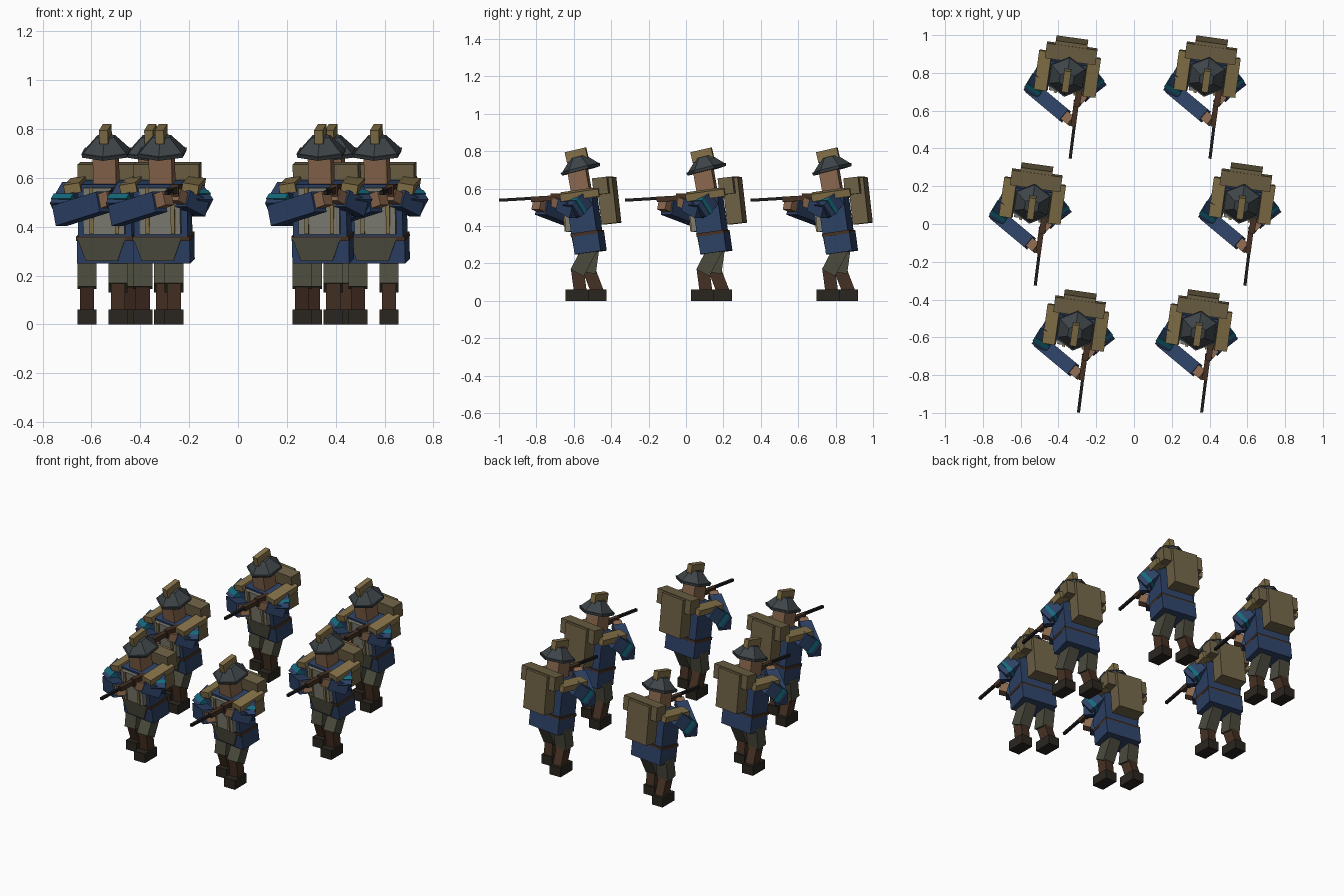
import bpy, bmesh, math
from mathutils import Matrix, Vector

if "Cube" in bpy.data.objects:
    bpy.data.objects.remove(bpy.data.objects["Cube"])

COL = {
    "coat": (.026, .053, .13), "helmet": (.048, .058, .065), "tan": (.23, .165, .065),
    "pack": (.155, .12, .06), "pants": (.07, .07, .048), "skin": (.25, .135, .075),
    "boot": (.023, .019, .014), "leather": (.06, .03, .017), "teal": (.007, .14, .2),
    "vest": (.2, .2, .165), "gun": (.012, .012, .014),
}
MATS = {}
for key, c in COL.items():
    MATS[key] = bpy.data.materials.new(key)
    MATS[key].diffuse_color = (*c, 1)

YAW = Matrix.Rotation(math.radians(-8), 4, 'Z')   # upper body turns toward the rifle
PARTS = []                                        # (name, mesh) for one soldier


def add(name, bm, mat, matrix):
    bm.transform(matrix)
    bmesh.ops.recalc_face_normals(bm, faces=bm.faces)
    me = bpy.data.meshes.new(name)
    bm.to_mesh(me)
    bm.free()
    me.materials.append(MATS[mat])
    PARTS.append((name, me))


def block(size, taper=1.0):
    """Cuboid whose lower end is scaled in x by taper."""
    bm = bmesh.new()
    bmesh.ops.create_cube(bm, size=1)
    for v in bm.verts:
        if v.co.z < 0:
            v.co.x *= taper
        v.co = Vector(a * b for a, b in zip(v.co, size))
    return bm


def box(name, mat, loc, size, lean=0, yaw=True, taper=1.0, roll=0):
    m = (Matrix.Translation(loc) @ Matrix.Rotation(math.radians(lean), 4, 'X')
         @ Matrix.Rotation(math.radians(roll), 4, 'Y'))
    add(name, block(size, taper), mat, YAW @ m if yaw else m)


def limb(name, mat, a, b, w, d, taper=1.0):
    """Cuboid running from a to b; its width stays horizontal."""
    a, b = Vector(a), Vector(b)
    v = a - b
    m = Matrix.Translation((a + b) / 2) @ v.to_track_quat('Z', 'Y').to_matrix().to_4x4()
    add(name, block((w, d, v.length), taper), mat, m)


def hexcone(name, mat, loc, r1, r2, h, lean):
    bm = bmesh.new()
    bmesh.ops.create_cone(bm, cap_ends=True, segments=6, radius1=r1, radius2=r2, depth=h)
    add(name, bm, mat, YAW @ Matrix.Translation(loc)
        @ Matrix.Rotation(math.radians(lean), 4, 'X'))


# Legs: left one forward, right one back
for side, x, hip, knee, ankle, foot in (("left", .064, .158, .09, .107, .088),
                                        ("right", -.064, .168, .15, .198, .185)):
    limb(side + "_thigh", "pants", (x, hip, .28), (x, knee, .15), .078, .08)
    limb(side + "_shin", "leather", (x, knee, .175), (x, ankle, .05), .058, .068)
    box(side + "_boot", "boot", (x, foot, .03), (.078, .123, .06), yaw=False)

# Coat, belt and front panels
box("coat_skirt", "coat", (0, .157, .308), (.235, .142, .1), 8)
box("coat_body", "coat", (0, .128, .47), (.222, .138, .225), 8)
box("belt", "leather", (0, .146, .361), (.238, .148, .018), 8)
box("skirt_front", "pants", (-.015, .083, .307), (.2, .012, .096), 8, taper=.65)
box("vest", "vest", (0, .056, .465), (.17, .045, .19), 5)
for x in (-.05, .055):
    box("vest_strap", "tan", (x, .03, .465), (.016, .012, .19), 5)

# Head and hexagonal helmet with crest
box("head", "skin", (0, .105, .635), (.095, .1, .15), 10)
hexcone("helmet_brim", "helmet", (0, .11, .703), .106, .11, .016, 14)
hexcone("helmet_crown", "helmet", (0, .103, .738), .108, .042, .066, 14)
box("helmet_crest", "tan", (0, .088, .779), (.036, .115, .058), 13)

# Backpack, bed roll and shoulder straps
box("backpack", "pack", (0, .262, .535), (.17, .085, .245), 6.5)
box("bed_roll", "pack", (.005, .235, .615), (.27, .08, .09), 6.5)
for s in (-1, 1):
    box("shoulder_pad", "tan", (s * .128, .125, .57), (.068, .21, .04), 8, roll=s * 10)

# Right arm reaching across to support the rifle
limb("right_upper_arm", "coat", (-.115, .125, .55), (-.165, .04, .465), .085, .085)
limb("right_arm_band", "teal", (-.144, .075, .5), (-.156, .055, .48), .093, .093)
limb("right_forearm", "coat", (-.175, .05, .445), (.005, -.1, .502), .075, .085)
limb("right_hand", "skin", (.0, -.095, .503), (.04, -.128, .518), .055, .06)

# Left arm bent back to the grip
limb("left_upper_arm", "coat", (.125, .125, .55), (.175, .06, .48), .085, .085)
limb("left_arm_band", "teal", (.15, .092, .513), (.161, .078, .499), .093, .093)
limb("left_forearm", "coat", (.178, .08, .475), (.1, .005, .515), .065, .07)
limb("left_hand", "skin", (.105, .01, .512), (.07, -.03, .53), .045, .05)

# Rifle
limb("rifle_barrel", "gun", (.07, -.02, .556), (.032, -.326, .538), .016, .016)
limb("rifle_stock", "leather", (.065, -.03, .55), (.048, -.155, .543), .028, .028)
limb("rifle_butt", "leather", (.088, .075, .55), (.066, -.05, .548), .032, .05)

# Six soldiers in three rows
for row, (y, x) in enumerate(((-.672, .326), (0, .555), (.672, .37))):
    for s in (-1, 1):
        for name, me in PARTS:
            ob = bpy.data.objects.new(name, me)
            ob.location = (s * x, y, 0)
            bpy.context.collection.objects.link(ob)

for m in bpy.data.materials:
    if m.users and not m.is_grease_pencil:
        m.use_nodes = True
        m.node_tree.nodes["Principled BSDF"].inputs["Base Color"].default_value = m.diffuse_color
